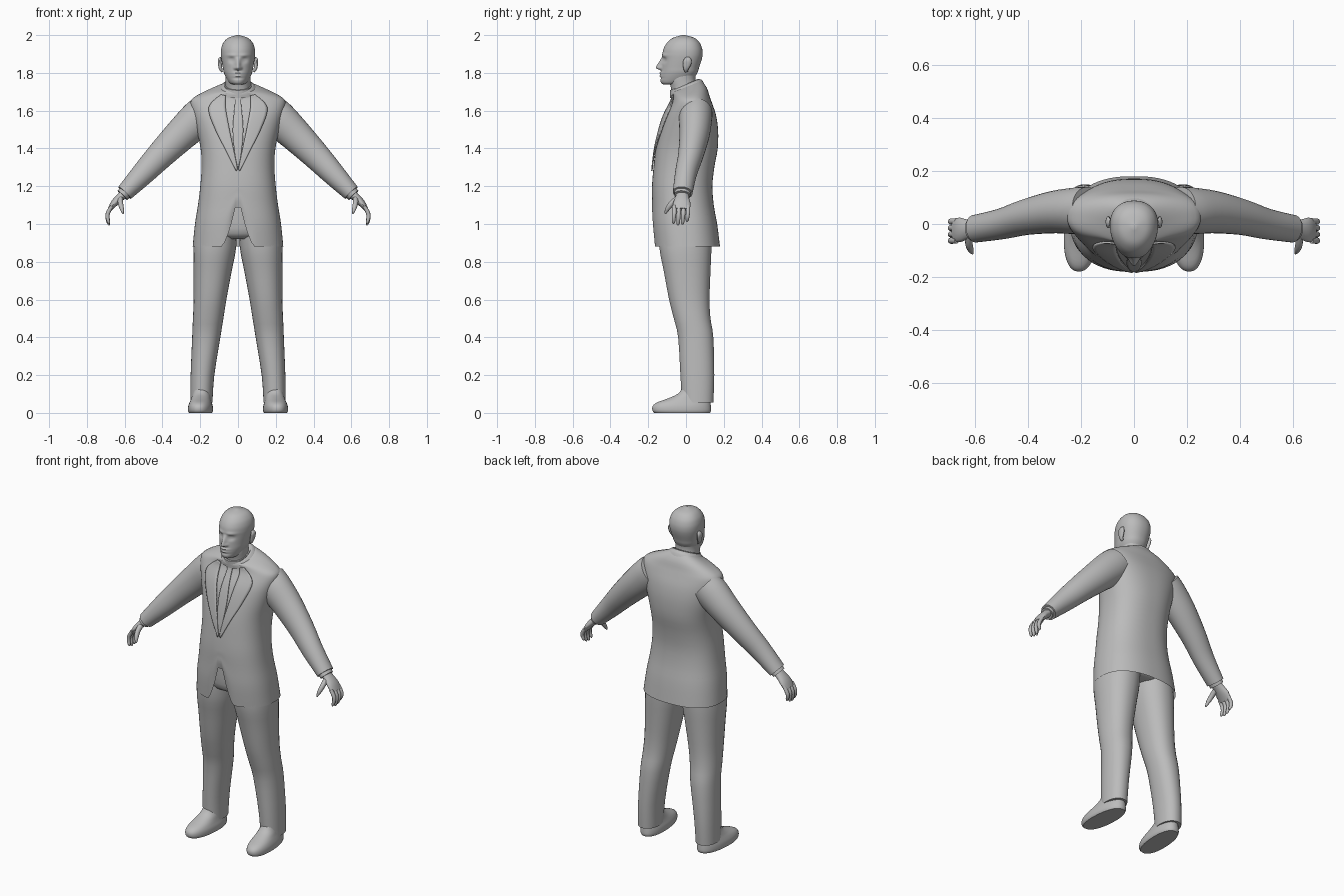
import bpy, bmesh, math
from mathutils import Vector
from mathutils.bvhtree import BVHTree

grey = bpy.data.materials.new("plain grey")
grey.diffuse_color = (0.5, 0.5, 0.5, 1)


def finish(name, verts, faces, mirror=False, angle=40):
    me = bpy.data.meshes.new(name)
    me.from_pydata(verts, [], faces)
    bm = bmesh.new()
    bm.from_mesh(me)
    bmesh.ops.recalc_face_normals(bm, faces=bm.faces)
    bm.to_mesh(me)
    bm.free()
    me.shade_smooth()
    me.set_sharp_from_angle(angle=math.radians(angle))
    me.materials.append(grey)
    ob = bpy.data.objects.new(name, me)
    bpy.context.collection.objects.link(ob)
    if mirror:
        ob.modifiers.new("mirror", 'MIRROR').use_mirror_merge = False
    return ob


def smooth(rows, sub):
    """Catmull-Rom interpolation of number rows."""
    out = []
    for i in range(len(rows) - 1):
        a, b, c, d = (rows[min(max(i + k, 0), len(rows) - 1)] for k in (-1, 0, 1, 2))
        for s in range(sub):
            t = s / sub
            out.append([q + .5 * t * (r - p + t * (2 * p - 5 * q + 4 * r - w + t * (3 * (q - r) + w - p)))
                        for p, q, r, w in zip(a, b, c, d)])
    return out + [list(rows[-1])]


def skin(rings, caps):
    n = len(rings[0])
    verts = [v for r in rings for v in r]
    faces = [(i * n + j, i * n + (j + 1) % n, (i + 1) * n + (j + 1) % n, (i + 1) * n + j)
             for i in range(len(rings) - 1) for j in range(n)]
    if caps[0]:
        faces.append(tuple(range(n)))
    if caps[1]:
        faces.append(tuple(range(len(verts) - n, len(verts))))
    return verts, faces


def stack(name, rows, n=32, power=2.2, sub=3, caps=(1, 1), taper=0, warp=None, mirror=False, angle=40):
    """Loft of level rings; row = z, centre x, half width, front y, back y, tilt."""
    rings = []
    for z, cx, rx, yf, yb, tilt in smooth(rows, sub):
        ring = []
        for j in range(n):
            a = 2 * math.pi * (j + .5) / n
            c, s = math.cos(a), math.sin(a)
            x = math.copysign(abs(c) ** (2 / power), c) * rx * (1 + taper * s)
            y = (yf + yb) / 2 + math.copysign(abs(s) ** (2 / power), s) * (yb - yf) / 2
            p = Vector((cx + x, y, z + tilt * y))
            ring.append(warp(p) if warp else p)
        rings.append(ring)
    return finish(name, *skin(rings, caps), mirror=mirror, angle=angle)


def tube(name, rows, n=20, sub=3, mirror=True):
    """Loft along a path; row = x, y, z, thickness radius, width radius (along y)."""
    rows = smooth(rows, sub)
    rings = []
    for i, (x, y, z, ru, rv) in enumerate(rows):
        p, q = rows[max(i - 1, 0)], rows[min(i + 1, len(rows) - 1)]
        t = (Vector(q[:3]) - Vector(p[:3])).normalized()
        v = Vector((0, 1, 0))
        v = (v - t * v.dot(t)).normalized()
        u = t.cross(v)
        rings.append([Vector((x, y, z)) + u * ru * math.cos(a) + v * rv * math.sin(a)
                      for a in (2 * math.pi * k / n for k in range(n))])
    return finish(name, *skin(rings, (1, 1)), mirror=mirror)


# Head: face features are soft bumps on the loft
def bump(x, z, x0, z0, wx, wz):
    return math.exp(-((x - x0) / wx) ** 2 - ((z - z0) / wz) ** 2)


def face(p):
    if p.y < -.03:
        x, z = abs(p.x), p.z
        p.y += .013 * bump(x, z, .034, 1.868, .016, .012)       # eye sockets
        p.y -= .006 * bump(x, z, .034, 1.868, .012, .006)       # eyelids
        p.y -= .005 * bump(x, z, .035, 1.893, .025, .008)       # brows
        ramp = max(0, min(1, (1.885 - z) / .05)) * max(0, min(1, (z - 1.812) / .013))
        p.y -= .03 * ramp * math.exp(-(x / .012) ** 2)          # nose
        p.y -= .010 * bump(x, z, .015, 1.826, .008, .008)       # nostrils
        p.y -= .009 * bump(x, z, 0, 1.799, .026, .005)          # upper lip
        p.y -= .008 * bump(x, z, 0, 1.784, .022, .005)          # lower lip
        p.y += .005 * bump(x, z, 0, 1.772, .03, .005)           # chin crease
    return p


stack("head", [(1.738, 0, .02, -.115, -.06, 0), (1.745, 0, .042, -.13, -.01, 0),
               (1.765, 0, .058, -.136, .035, 0), (1.80, 0, .074, -.133, .06, 0),
               (1.83, 0, .080, -.13, .07, 0), (1.87, 0, .087, -.127, .083, 0),
               (1.90, 0, .090, -.125, .088, 0), (1.93, 0, .088, -.118, .085, 0),
               (1.96, 0, .077, -.1, .072, 0), (1.985, 0, .052, -.07, .045, 0),
               (2.0, 0, .008, -.02, -.005, 0)],
      n=96, power=2.15, sub=6, taper=.12, warp=face, angle=60)
stack("neck", [(1.66, 0, .068, -.075, .07, 0), (1.72, 0, .066, -.08, .06, 0),
               (1.77, 0, .066, -.09, .05, 0), (1.82, 0, .07, -.07, .06, 0)], n=32)
tube("ear", [(.084, .002, 1.805, .004, .008), (.092, .0, 1.822, .009, .014), (.096, .006, 1.85, .010, .022),
             (.097, .008, 1.87, .009, .02), (.09, .006, 1.882, .004, .01)], n=16)


# Jacket: the hem rises in the middle of the front
def hem(p):
    if p.y < 0 and p.z < 1.2:
        h = .88 + .27 * max(0, 1 - abs(p.x) / .09) ** 1.6
        p.z = h + (p.z - .88) * (1.2 - h) / .32
    return p


jacket = stack("jacket", [(.88, 0, .24, -.17, .18, 0), (1.0, 0, .228, -.18, .165, 0),
                          (1.1, 0, .212, -.18, .147, 0), (1.2, 0, .2, -.18, .14, 0),
                          (1.3, 0, .193, -.172, .15, 0), (1.4, 0, .198, -.16, .168, 0),
                          (1.5, 0, .22, -.138, .17, 0), (1.58, 0, .24, -.112, .158, 0),
                          (1.64, 0, .252, -.08, .138, 0), (1.67, 0, .232, -.07, .125, .05),
                          (1.70, 0, .165, -.072, .11, .2), (1.727, 0, .085, -.082, .078, .43)],
               n=96, power=2.4, sub=3, caps=(0, 1), warp=hem)
stack("jacket_collar", [(1.70, 0, .112, -.082, .098, .4), (1.725, 0, .092, -.085, .085, .43),
                        (1.738, 0, .078, -.08, .07, .43)], n=40)
stack("shirt_collar", [(1.70, 0, .075, -.084, .072, .4), (1.742, 0, .072, -.086, .066, .4)], n=40)

# Lapels and tie: plates laid on the jacket front
tree = BVHTree.FromPolygons([v.co for v in jacket.data.vertices],
                            [p.vertices[:] for p in jacket.data.polygons])


def plate(name, rows, thick, mirror=False):
    """Row = z at inner edge, inner x, z at outer edge, outer x."""
    rows, verts, cols = smooth(rows, 5), [], 7
    for z0, x0, z1, x1 in rows:
        for k in range(cols):
            t = k / (cols - 1)
            x, z = x0 + (x1 - x0) * t, z0 + (z1 - z0) * t
            hit = tree.ray_cast(Vector((x, -1, z)), Vector((0, 1, 0)))[0]
            y = hit.y if hit and hit.y < 0 else -.08
            verts.append((x, y - thick, z))
    faces = [(i * cols + j, i * cols + j + 1, (i + 1) * cols + j + 1, (i + 1) * cols + j)
             for i in range(len(rows) - 1) for j in range(cols - 1)]
    ob = finish(name, verts, faces, mirror)
    mod = ob.modifiers.new("thickness", 'SOLIDIFY')
    mod.thickness, mod.offset = thick, 0


plate("lapel", [(1.68, .065, 1.685, .09), (1.62, .066, 1.615, .155), (1.5, .045, 1.5, .12),
                (1.4, .024, 1.4, .07), (1.29, .002, 1.28, .01)], .007, mirror=True)
plate("tie", [(1.685, -.024, 1.685, .024), (1.65, -.016, 1.65, .016), (1.5, -.028, 1.5, .028),
              (1.38, -.018, 1.38, .018), (1.3, -.003, 1.3, .003)], .006)

# Sleeves, cuffs and hands
tube("sleeve", [(.17, .055, 1.595, .095, .085), (.215, .05, 1.555, .098, .088), (.30, .045, 1.475, .088, .08),
                (.41, .025, 1.365, .074, .067), (.50, .0, 1.27, .062, .058), (.60, -.018, 1.165, .046, .052)],
     n=32)
tube("cuff", [(.58, -.016, 1.185, .036, .044), (.612, -.02, 1.152, .035, .043)], sub=1)
tube("palm", [(.59, -.018, 1.17, .024, .032), (.625, -.02, 1.14, .022, .036), (.655, -.022, 1.11, .019, .046),
              (.678, -.024, 1.078, .012, .044)])
for i in range(4):
    y, drop = .010 - .024 * i, (.018, .004, 0, .008)[i]
    tube("finger", [(.668, y, 1.095, .010, .012), (.688, y, 1.06, .011, .0115),
                    (.691, y - .002, 1.03 + drop / 2, .010, .0105),
                    (.685, y - .004, 1.003 + drop, .008, .009), (.682, y - .005, .993 + drop, .003, .003)], n=10)
tube("thumb", [(.622, -.035, 1.14, .015, .016), (.622, -.075, 1.11, .014, .015),
               (.615, -.098, 1.08, .011, .012), (.608, -.11, 1.055, .004, .005)], n=12)

# Trousers
stack("trouser_seat", [(.92, 0, .12, -.10, .10, 0), (.95, 0, .2, -.14, .14, 0),
                       (1.05, 0, .2, -.15, .13, 0), (1.18, 0, .18, -.15, .11, 0)], n=48)
stack("trouser_leg", [(1.05, .11, .105, -.145, .13, 0), (.88, .122, .113, -.142, .135, 0),
                      (.75, .134, .101, -.118, .13, 0), (.6, .148, .087, -.09, .125, 0),
                      (.5, .158, .081, -.065, .13, 0), (.4, .168, .075, -.042, .145, 0),
                      (.2, .188, .063, -.03, .15, 0), (.055, .194, .059, -.022, .145, 0)],
      n=32, mirror=True)


# Shoes: toes point slightly outward
def toe_out(p):
    p.x -= .06 * p.y
    return p


stack("shoe", [(0, .197, .06, -.168, .128, 0), (.012, .197, .065, -.178, .133, 0),
               (.035, .197, .064, -.177, .132, 0), (.055, .197, .058, -.155, .13, 0),
               (.075, .196, .052, -.10, .128, 0), (.10, .195, .048, -.045, .125, 0),
               (.13, .195, .045, -.02, .12, 0)],
      n=40, power=2.3, warp=toe_out, mirror=True)
